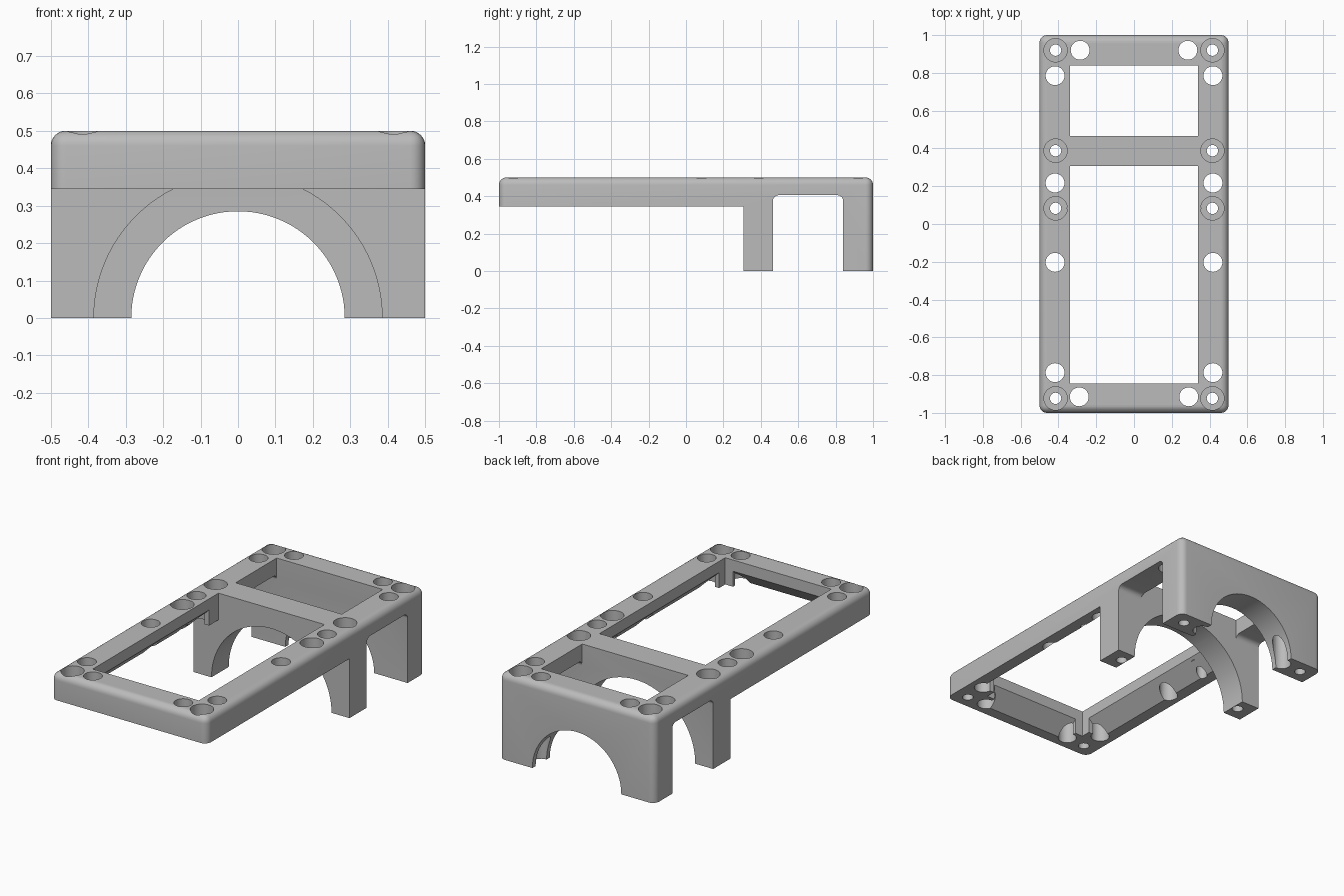
import bpy, bmesh, math
from mathutils import Vector

cube = bpy.data.objects.get("Cube")
if cube:
    bpy.data.objects.remove(cube, do_unlink=True)

grey = bpy.data.materials.new("plain_grey")
grey.use_nodes = True
grey.diffuse_color = (0.5, 0.5, 0.5, 1)
grey.node_tree.nodes["Principled BSDF"].inputs["Base Color"].default_value = (0.5, 0.5, 0.5, 1)


def finish(bm, name):
    bmesh.ops.recalc_face_normals(bm, faces=bm.faces)
    mesh = bpy.data.meshes.new(name)
    bm.to_mesh(mesh)
    bm.free()
    mesh.materials.append(grey)
    obj = bpy.data.objects.new(name, mesh)
    bpy.context.collection.objects.link(obj)
    return obj


def prism(name, profile, axis, a, b, pick=None, radius=0):
    """Extrude a 2D profile along axis from a to b; optionally round the picked edges."""
    place = {"x": lambda u, v, w: (w, u, v),
             "y": lambda u, v, w: (u, w, v),
             "z": lambda u, v, w: (u, v, w)}[axis]
    bm = bmesh.new()
    face = bm.faces.new([bm.verts.new(place(u, v, a)) for u, v in profile])
    new = bmesh.ops.extrude_face_region(bm, geom=[face])["geom"]
    shift = Vector(place(0, 0, b - a))
    bmesh.ops.translate(bm, vec=shift, verts=[g for g in new if isinstance(g, bmesh.types.BMVert)])
    if pick:
        edges = [e for e in bm.edges if pick(e)]
        bmesh.ops.bevel(bm, geom=edges, offset=radius, segments=6, profile=0.5, affect="EDGES")
    return finish(bm, name)


def rect(u0, u1, v0, v1):
    return [(u0, v0), (u1, v0), (u1, v1), (u0, v1)]


def circle(u, v, r, n=32):
    return [(u + r * math.cos(math.tau * i / n), v + r * math.sin(math.tau * i / n)) for i in range(n)]


# Solid block with rounded upright corners and top rim
def outer_edges(e):
    p, q = (v.co for v in e.verts)
    return abs(p.z - q.z) > 0.1 or min(p.z, q.z) > 0.4


body = prism("raised_mounting_frame", rect(-0.5, 0.5, -1, 1), "z", 0, 0.5, outer_edges, 0.04)


def cut(cutter):
    cutter.hide_render = True
    mod = body.modifiers.new("cut", "BOOLEAN")
    mod.operation, mod.solver, mod.object = "DIFFERENCE", "EXACT", cutter
    bpy.context.view_layer.objects.active = body
    bpy.ops.object.modifier_apply(modifier=mod.name)
    bpy.data.objects.remove(cutter, do_unlink=True)


LEG, BAR, BACK = 0.307, 0.465, 0.84

# Space under the long front half
cut(prism("front_space", rect(-1, 1, -2, LEG), "z", -0.1, 0.345))

# Sideways tunnel between the two leg plates
cut(prism("tunnel", rect(BAR, BACK, -0.1, 0.405), "x", -1, 1,
          lambda e: all(v.co.z > 0.4 for v in e.verts)
          and abs(e.verts[0].co.x - e.verts[1].co.x) > 1, 0.03))

# Two window openings
for y0, y1 in ((-0.845, LEG), (BAR, BACK)):
    cut(prism("window", rect(-0.34, 0.34, y0, y1), "z", -0.1, 0.6))

# Arches through the leg plates
cut(prism("wide_arch", circle(0, 0, 0.385, 96), "y", 0.2, 0.475))
cut(prism("narrow_arch", circle(0, 0, 0.285, 96), "y", 0.7, 1.1))

# Sloped relief under the inner rim of the long window
for s in (-1, 1):
    slope = [(s * 0.33, 0.445), (s * 0.45, 0.325), (s * 0.33, 0.325)]
    cut(prism("side_relief", slope, "y", -0.79, 0.22))
cut(prism("front_relief", [(-0.835, 0.445), (-0.955, 0.325), (-0.835, 0.325)], "x", -0.29, 0.29))

# Mirrored plain holes and counterbored screw holes
for s in (-1, 1):
    for x, y in ((0.285, 0.92), (0.418, 0.785), (0.418, 0.217),
                 (0.418, -0.203), (0.418, -0.787), (0.29, -0.915)):
        cut(prism("hole", circle(s * x, y, 0.05), "z", -0.1, 0.6))
    for y in (0.92, 0.388, 0.083, -0.923):
        cut(prism("screw_hole", circle(s * 0.415, y, 0.03, 24), "z", -0.1, 0.6))
        cut(prism("counterbore", circle(s * 0.415, y, 0.062), "z", 0.42, 0.6))

# Smooth curved walls, keep crisp edges
bpy.ops.object.select_all(action="DESELECT")
body.select_set(True)
bpy.context.view_layer.objects.active = body
bpy.ops.object.shade_smooth_by_angle(angle=math.radians(30))
